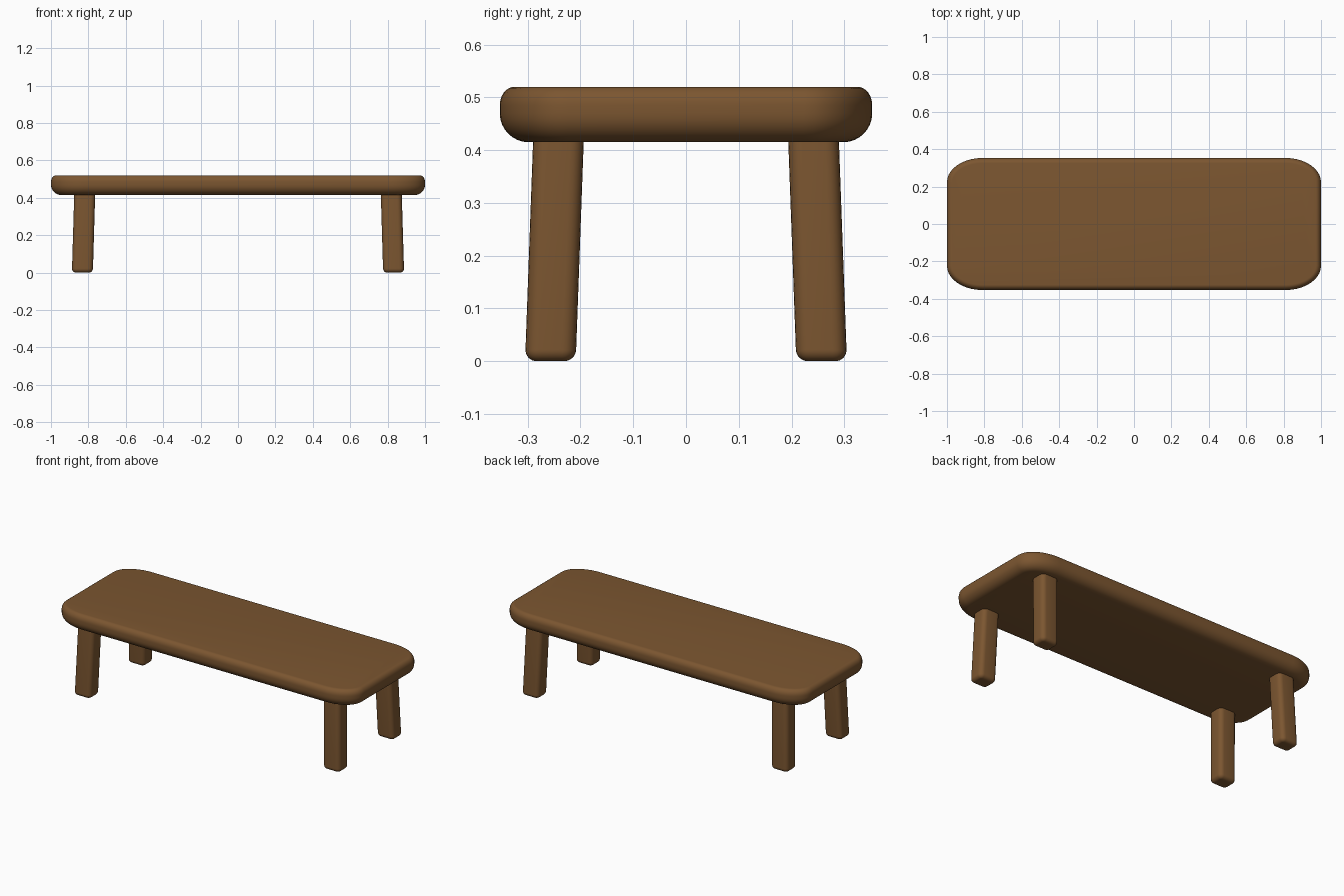
import bpy, bmesh
from math import sin, cos, pi

old = bpy.data.objects.get("Cube")
if old:
    bpy.data.objects.remove(old, do_unlink=True)

wood = bpy.data.materials.new("brown_wood")
wood.use_nodes = True
colour = (0.2, 0.093, 0.03, 1)
wood.diffuse_color = colour
bsdf = next(n for n in wood.node_tree.nodes if n.type == 'BSDF_PRINCIPLED')
bsdf.inputs["Base Color"].default_value = colour
bsdf.inputs["Roughness"].default_value = 0.8


def outline(hx, hy, rx, ry, steps):
    """Rectangle with elliptical corners, counter-clockwise."""
    points = []
    for quarter, (sx, sy) in enumerate([(1, 1), (-1, 1), (-1, -1), (1, -1)]):
        for i in range(steps + 1):
            a = (quarter + i / steps) * pi / 2
            points.append((sx * (hx - rx) + rx * cos(a), sy * (hy - ry) + ry * sin(a)))
    return points


def edge_rings(z0, z1, low, high, steps=8):
    """(inset, z) pairs rounding the lower and upper edges; low, high = (inset, height)."""
    arc = [i / steps * pi / 2 for i in range(steps + 1)]
    lower = [(low[0] * (1 - sin(a)), z0 + low[1] * (1 - cos(a))) for a in arc]
    upper = [(high[0] * (1 - cos(a)), z1 - high[1] * (1 - sin(a))) for a in arc]
    return lower + upper


def loft(name, rings):
    """Skin a stack of equal-length rings and cap both ends."""
    bm = bmesh.new()
    loops = [[bm.verts.new(p) for p in ring] for ring in rings]
    for a, b in zip(loops, loops[1:]):
        for i in range(len(a)):
            j = (i + 1) % len(a)
            bm.faces.new((a[i], a[j], b[j], b[i]))
    bm.faces.new(loops[0][::-1])
    bm.faces.new(loops[-1])
    mesh = bpy.data.meshes.new(name)
    bm.to_mesh(mesh)
    bm.free()
    mesh.materials.append(wood)
    obj = bpy.data.objects.new(name, mesh)
    bpy.context.collection.objects.link(obj)
    bpy.ops.object.select_all(action='DESELECT')
    obj.select_set(True)
    bpy.context.view_layer.objects.active = obj
    bpy.ops.object.shade_smooth_by_angle(angle=pi / 5)
    return obj


# Thick top board, rounder underneath than above
loft("table_top", [
    [(x, y, z) for x, y in outline(1 - d, 0.353 - d, 0.19 - d, 0.13 - d, 10)]
    for d, z in edge_rings(0.415, 0.52, (0.055, 0.055), (0.028, 0.035))])

# Four splayed legs with softened corners and feet
for x_side, x_name in ((1, "left"), (-1, "right")):
    for y_side, y_name in ((-1, "front"), (1, "back")):
        rings = []
        for d, z in edge_rings(0, 0.44, (0.022, 0.022), (0, 0.01)):
            t = z / 0.44
            cx, cy = x_side * (0.832 - 0.013 * t), y_side * (0.257 - 0.016 * t)
            rings.append([(cx + x, cy + y, z) for x, y in
                          outline(0.056 - d, 0.048 - d, 0.026 - d, 0.026 - d, 5)])
        loft(f"{y_name}_{x_name}_leg", rings)
